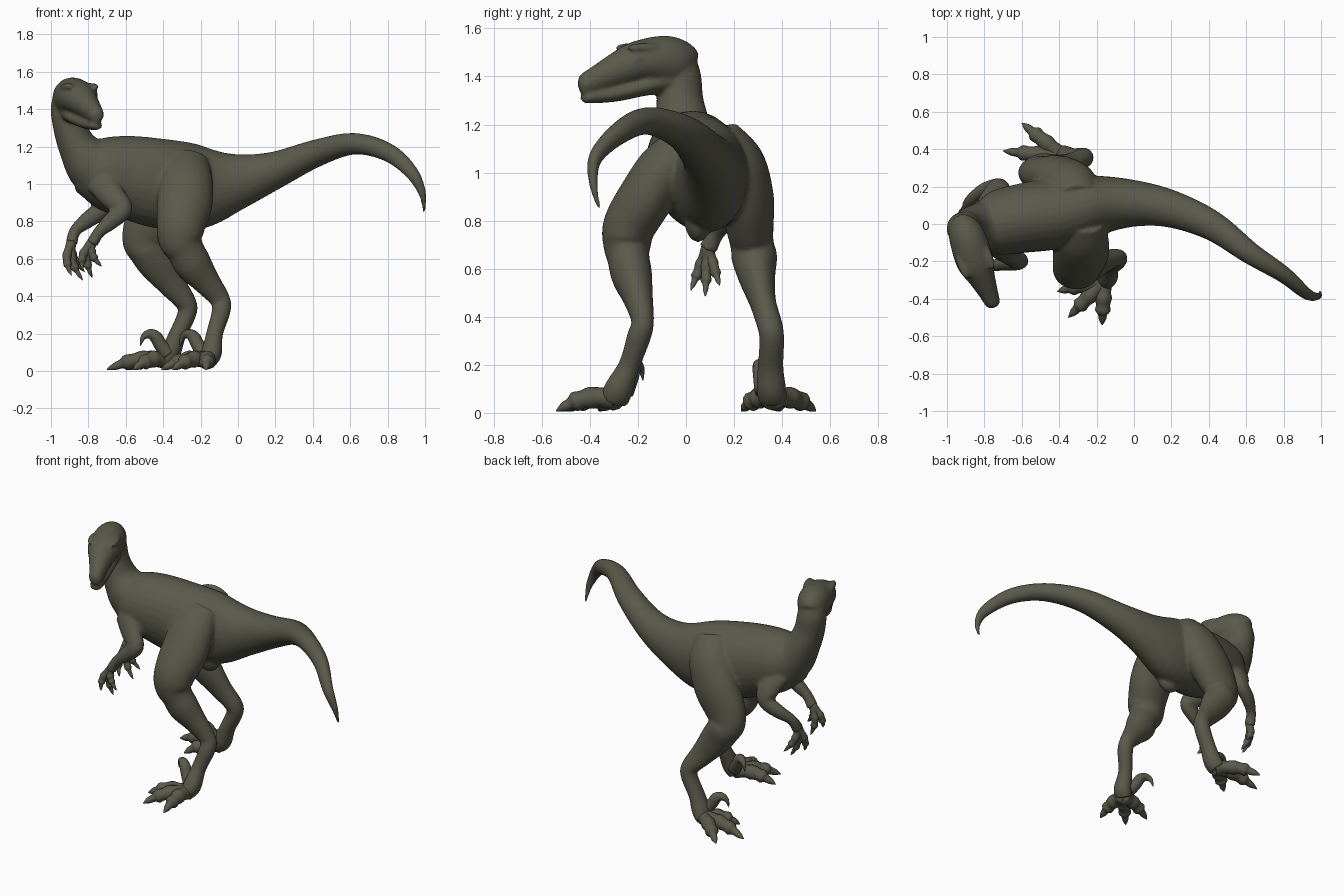
import bpy, bmesh
from math import sin, cos, pi
from mathutils import Vector, Matrix

default_cube = bpy.data.objects.get("Cube")
if default_cube:
    bpy.data.objects.remove(default_cube, do_unlink=True)

X_AXIS, Y_AXIS, Z_AXIS = Vector((1, 0, 0)), Vector((0, 1, 0)), Vector((0, 0, 1))

# The single hide colour
hide = bpy.data.materials.new("dark olive hide")
hide.use_nodes = True
hide.diffuse_color = (0.1, 0.1, 0.07, 1)
hide.node_tree.nodes["Principled BSDF"].inputs["Base Color"].default_value = hide.diffuse_color


def spline(rings, steps):
    """Catmull-Rom interpolation through rings of (x, y, z, radius_a, radius_b)."""
    pts = [Vector(r) for r in rings]
    pts = [pts[0]] + pts + [pts[-1]]
    out = []
    for a, b, c, d in zip(pts, pts[1:], pts[2:], pts[3:]):
        for i in range(steps):
            t = i / steps
            out.append(b + (c - a) * (t / 2) + (a * 2 - b * 5 + c * 4 - d) * (t * t / 2)
                       + (b * 3 - a - c * 3 + d) * (t ** 3 / 2))
    return out + [pts[-1]]


def loft(bm, rings, ref=Y_AXIS, sides=28, steps=5):
    """Closed tube; radius_b lies along ref, radius_a across it."""
    path = spline(rings, steps)
    loops = []
    for i, ring in enumerate(path):
        ahead, behind = path[min(i + 1, len(path) - 1)], path[max(i - 1, 0)]
        tangent = (ahead.to_3d() - behind.to_3d()).normalized()
        across = tangent.cross(ref).normalized()
        along = across.cross(tangent)
        ra, rb = max(ring[3], 0.001), max(ring[4], 0.001)
        angles = [2 * pi * k / sides for k in range(sides)]
        loops.append([bm.verts.new(ring.to_3d() + across * ra * cos(a) + along * rb * sin(a))
                      for a in angles])
    for low, high in zip(loops, loops[1:]):
        for k in range(sides):
            n = (k + 1) % sides
            bm.faces.new((low[k], low[n], high[n], high[k]))
    bm.faces.new(loops[0][::-1])
    bm.faces.new(loops[-1])


def ellipsoid(bm, centre, radii, turn=0):
    matrix = Matrix.Translation(centre) @ Matrix.Rotation(turn, 4, "Z") @ Matrix.Diagonal((*radii, 1))
    bmesh.ops.create_uvsphere(bm, u_segments=20, v_segments=12, radius=1, matrix=matrix)


def digit(bm, base, tip, bow, radius, ref):
    """Knuckled toe or finger ending in a pointed claw."""
    base, tip = Vector(base), Vector(tip)
    profile = ((0, 1), (.25, .8), (.4, .92), (.55, .75), (.68, .82), (.76, .5), (.88, .38), (1, .05))
    rings = []
    for t, size in profile:
        p = base.lerp(tip, t) + bow * sin(pi * t)
        rings.append((*p, radius * size, radius * size))
    loft(bm, rings, ref, sides=12, steps=3)


def sickle_claw(bm, base, heading):
    """Raised hooked claw on the inner toe."""
    base, heading = Vector(base), Vector(heading).normalized()
    arc = ((0, 0, .04), (.04, .05, .036), (.065, .09, .034), (.1, .108, .026), (.135, .09, .015), (.15, .045, .002))
    rings = [(*(base + heading * out + Z_AXIS * up), r, r) for out, up, r in arc]
    loft(bm, rings, Y_AXIS, sides=12)


def finish(name, bm, fuse=False):
    bmesh.ops.recalc_face_normals(bm, faces=bm.faces)
    mesh = bpy.data.meshes.new(name)
    bm.to_mesh(mesh)
    bm.free()
    mesh.materials.append(hide)
    mesh.shade_smooth()
    obj = bpy.data.objects.new(name, mesh)
    bpy.context.collection.objects.link(obj)
    if fuse:
        remesh = obj.modifiers.new("Fuse", "REMESH")
        remesh.mode = "VOXEL"
        remesh.voxel_size = 0.01
        remesh.use_smooth_shade = True
        relax = obj.modifiers.new("Relax", "SMOOTH")
        relax.factor = 0.5
        relax.iterations = 6


body = bmesh.new()

# Tail and torso, from tail tip to chest
loft(body, [
    (.995, -.36, .85, .008, .008), (.985, -.385, .95, .022, .018), (.925, -.375, 1.065, .038, .03),
    (.8, -.27, 1.17, .05, .045), (.62, -.155, 1.215, .058, .06), (.42, -.01, 1.165, .073, .08),
    (.2, .08, 1.075, .1, .1), (0, .11, 1.015, .15, .125), (-.2, .1, .985, .225, .16),
    (-.4, .06, 1, .24, .19), (-.6, .03, 1.04, .22, .185), (-.76, 0, 1.06, .18, .165),
    (-.87, -.01, 1.06, .1, .08)])
ellipsoid(body, (-.25, .05, .82), (.09, .06, .11))

# Neck
loft(body, [
    (-.66, 0, 1.04, .16, .15), (-.775, -.01, 1.1, .15, .14), (-.857, -.015, 1.2, .105, .115),
    (-.895, -.025, 1.3, .092, .098), (-.912, -.025, 1.4, .09, .088), (-.912, -.04, 1.48, .075, .075)])

# Skull and lower jaw
loft(body, [
    (-.92, .015, 1.43, .05, .07), (-.91, -.02, 1.45, .085, .095), (-.885, -.09, 1.465, .1, .105),
    (-.85, -.2, 1.46, .1, .088), (-.812, -.29, 1.425, .072, .072), (-.777, -.37, 1.39, .052, .055),
    (-.755, -.425, 1.365, .04, .045), (-.748, -.445, 1.36, .02, .025)], Z_AXIS)
loft(body, [
    (-.89, -.06, 1.39, .07, .055), (-.855, -.18, 1.36, .075, .042), (-.805, -.3, 1.328, .055, .034),
    (-.76, -.41, 1.312, .038, .024), (-.75, -.43, 1.312, .018, .014)], Z_AXIS)

# Brow ridges and eyes, mirrored across the head's own axis
head_side = Vector((.93, .36, 0))
for side in (-1, 1):
    ellipsoid(body, Vector((-.848, -.2, 1.52)) + head_side * side * .073, (.025, .075, .02), .37)
    ellipsoid(body, Vector((-.84, -.22, 1.475)) + head_side * side * .078, (.018, .03, .022), .37)

# Front leg: thigh, knee, calf, ankle, foot pad
loft(body, [
    (-.26, .01, 1.14, .1, .07), (-.275, -.08, 1.03, .14, .11), (-.285, -.165, .9, .15, .115),
    (-.305, -.235, .78, .13, .11), (-.305, -.245, .7, .12, .1), (-.28, -.24, .645, .1, .088),
    (-.24, -.225, .57, .1, .085), (-.17, -.2, .48, .075, .063), (-.095, -.18, .38, .054, .047),
    (-.09, -.195, .32, .05, .05), (-.125, -.235, .2, .045, .045), (-.14, -.28, .1, .055, .06),
    (-.16, -.3, .05, .045, .06)])

# Rear leg, stepping ahead
loft(body, [
    (-.3, .14, 1.16, .11, .08), (-.33, .21, 1.04, .14, .115), (-.4, .255, .9, .15, .11),
    (-.47, .265, .78, .14, .1), (-.5, .275, .7, .12, .09), (-.48, .285, .645, .105, .095),
    (-.43, .295, .57, .1, .078), (-.35, .32, .46, .075, .055), (-.275, .35, .36, .055, .053),
    (-.275, .357, .3, .05, .052), (-.325, .352, .19, .047, .054), (-.36, .355, .1, .055, .062),
    (-.39, .365, .05, .045, .06)])

# Arms from shoulder to palm
loft(body, [
    (-.74, -.12, 1.02, .08, .05), (-.67, -.165, .93, .07, .05), (-.615, -.2, .865, .052, .045),
    (-.68, -.21, .8, .045, .04), (-.745, -.22, .74, .032, .032), (-.78, -.22, .68, .032, .04)])
loft(body, [
    (-.76, .12, 1.02, .08, .05), (-.73, .18, .93, .07, .05), (-.73, .2, .865, .052, .045),
    (-.8, .18, .81, .045, .04), (-.87, .13, .75, .032, .032), (-.89, .09, .68, .032, .04)])
finish("body", body, fuse=True)

# Feet: spread toes plus one raised claw each
feet = {
    "front_foot": ((-.16, -.3, .06), ((-.35, -.5), (-.17, -.54), (-.41, -.36)),
                   (-.18, -.255, .09), (-.85, .5, 0)),
    "rear_foot": ((-.38, .36, .06), ((-.6, .54), (-.7, .39), (-.56, .23)),
                  (-.375, .325, .09), (-.9, -.2, 0)),
}
for name, (base, tips, claw_base, heading) in feet.items():
    foot = bmesh.new()
    for tip in tips:
        digit(foot, base, (*tip, .008), Z_AXIS * .025, .05, Z_AXIS)
    sickle_claw(foot, claw_base, heading)
    finish(name, foot)

# Hands: three curled fingers each
hands = {
    "front_hand": ((-.78, -.22, .69), ((-.83, -.26, .54), (-.78, -.2, .5), (-.73, -.24, .56))),
    "rear_hand": ((-.89, .09, .69), ((-.89, .02, .51), (-.83, .08, .485), (-.82, .14, .53))),
}
for name, (base, tips) in hands.items():
    hand = bmesh.new()
    for tip in tips:
        digit(hand, base, tip, X_AXIS * -.025, .027, Y_AXIS)
    finish(name, hand)
